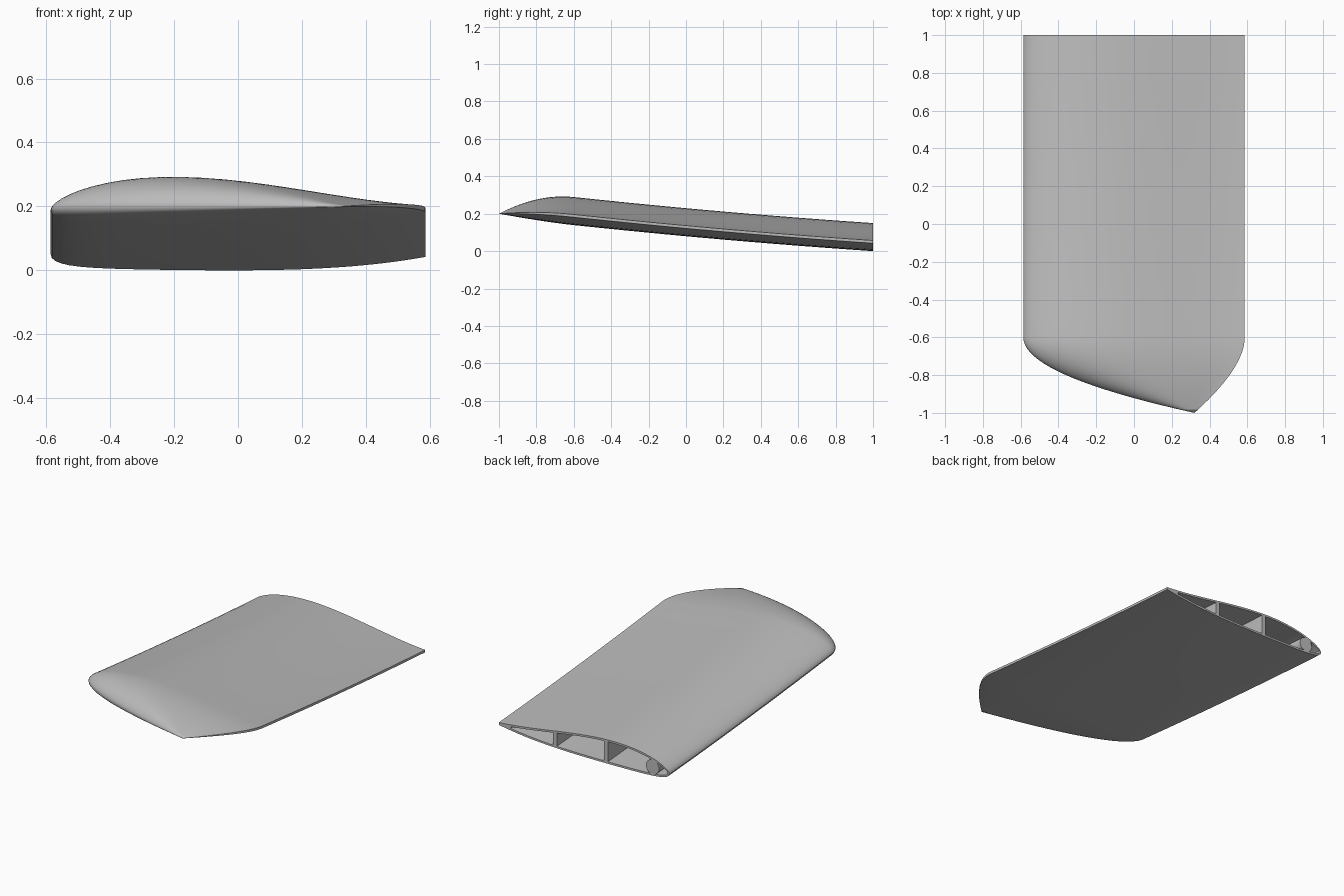
import bpy, bmesh, math

if "Cube" in bpy.data.objects:
    bpy.data.objects.remove(bpy.data.objects["Cube"], do_unlink=True)

grey = bpy.data.materials.new("light_grey")
grey.use_nodes = True
grey.diffuse_color = (0.5, 0.5, 0.5, 1)
grey.node_tree.nodes["Principled BSDF"].inputs["Base Color"].default_value = (0.5, 0.5, 0.5, 1)

HALF = 0.586      # half chord
ROOT, TIP_START = 1.0, -0.6
SKIN = 0.012
N = 28            # points along each surface


def upper(u):
    return 0.174 * math.sqrt(u) + 0.207 * u - 0.751 * u**2 + 0.377 * u**3


def lower(u):
    return -(0.2204 * math.sqrt(u) - 0.3185 * u + 0.321 * u**2 - 0.215 * u**3)


def chord_z(y):
    """Height of the chord line, rising gently towards the tip."""
    if y >= TIP_START:
        t = ROOT - y
        return 0.05 + 0.067 * t + 0.0125 * t * t
    s = (TIP_START - y) / 0.4
    return 0.189 + 0.0428 * s - 0.032 * s * s


def bezier(a, b, c, t):
    return a * (1 - t)**2 + 2 * b * t * (1 - t) + c * t * t


def outline(t):
    """Leading and trailing edge points of the rounded tip, t from 0 to 1."""
    lead = bezier(-HALF, -HALF, 0.32, t), bezier(TIP_START, -0.8, -1, t)
    trail = bezier(HALF, HALF, 0.32, t), bezier(TIP_START, -0.76, -1, t)
    return lead, trail


def section(lead, trail, inset=0.0):
    """Closed aerofoil ring between two edge points."""
    scale = (trail[0] - lead[0]) / (2 * HALF)
    u0, u1 = (0.012, 0.93) if inset else (0.0, 1.0)
    us = [u0 + (u1 - u0) * (1 - math.cos(math.pi * k / N)) / 2 for k in range(N + 1)]
    path = [(u, max(upper(u) - inset, 0.0)) for u in reversed(us)]
    path += [(u, min(lower(u) + inset, -0.001)) for u in us[1:]]
    ring = []
    for u, h in path:
        x = lead[0] + (trail[0] - lead[0]) * u
        y = lead[1] + (trail[1] - lead[1]) * u
        ring.append((x, y, chord_z(y) + h * scale))
    return ring


def loft(name, rings):
    """Skin a row of rings, cap both ends and shade it."""
    bm = bmesh.new()
    rows = [[bm.verts.new(p) for p in ring] for ring in rings]
    n = len(rows[0])
    for a, b in zip(rows, rows[1:]):
        for i in range(n):
            j = (i + 1) % n
            bm.faces.new((a[i], a[j], b[j], b[i]))
    bm.faces.new(rows[0])
    bm.faces.new(rows[-1])
    bmesh.ops.remove_doubles(bm, verts=bm.verts, dist=1e-5)
    bmesh.ops.recalc_face_normals(bm, faces=bm.faces)
    mesh = bpy.data.meshes.new(name)
    bm.to_mesh(mesh)
    bm.free()
    mesh.materials.append(grey)
    obj = bpy.data.objects.new(name, mesh)
    bpy.context.collection.objects.link(obj)
    bpy.ops.object.select_all(action="DESELECT")
    obj.select_set(True)
    bpy.context.view_layer.objects.active = obj
    bpy.ops.object.shade_smooth_by_angle(angle=math.radians(35))
    return obj


stations = [ROOT + (TIP_START - ROOT) * k / 12 for k in range(13)]

# Hollow skin: from inside the tip out to the root, then back along the outside
inner = [section((-HALF, y), (HALF, y), SKIN) for y in stations]
outer = [section((-HALF, y), (HALF, y)) for y in stations]
tip = [section(*outline(k / 20)) for k in range(1, 21)]
loft("wing_skin", inner[::-1] + outer + tip)


# Upright spars joining the upper and lower skin
def spar(name, x, width=0.026):
    def ring(y):
        z = chord_z(y)
        pts = []
        for px, surface, sign in ((x - width / 2, lower, 1), (x + width / 2, lower, 1),
                                  (x + width / 2, upper, -1), (x - width / 2, upper, -1)):
            h = surface((px + HALF) / (2 * HALF)) + sign * SKIN * 0.7
            pts.append((px, y, z + h))
        return pts
    loft(name, [ring(y) for y in stations])


spar("front_spar", -0.15)
spar("rear_spar", 0.2)


# Round rod in the nose
def rod_ring(y, x=-0.47, radius=0.045, sides=32):
    z = chord_z(y) + 0.013
    angles = [2 * math.pi * k / sides for k in range(sides)]
    return [(x + radius * math.cos(a), y, z + radius * math.sin(a)) for a in angles]


loft("nose_rod", [rod_ring(y) for y in stations])
